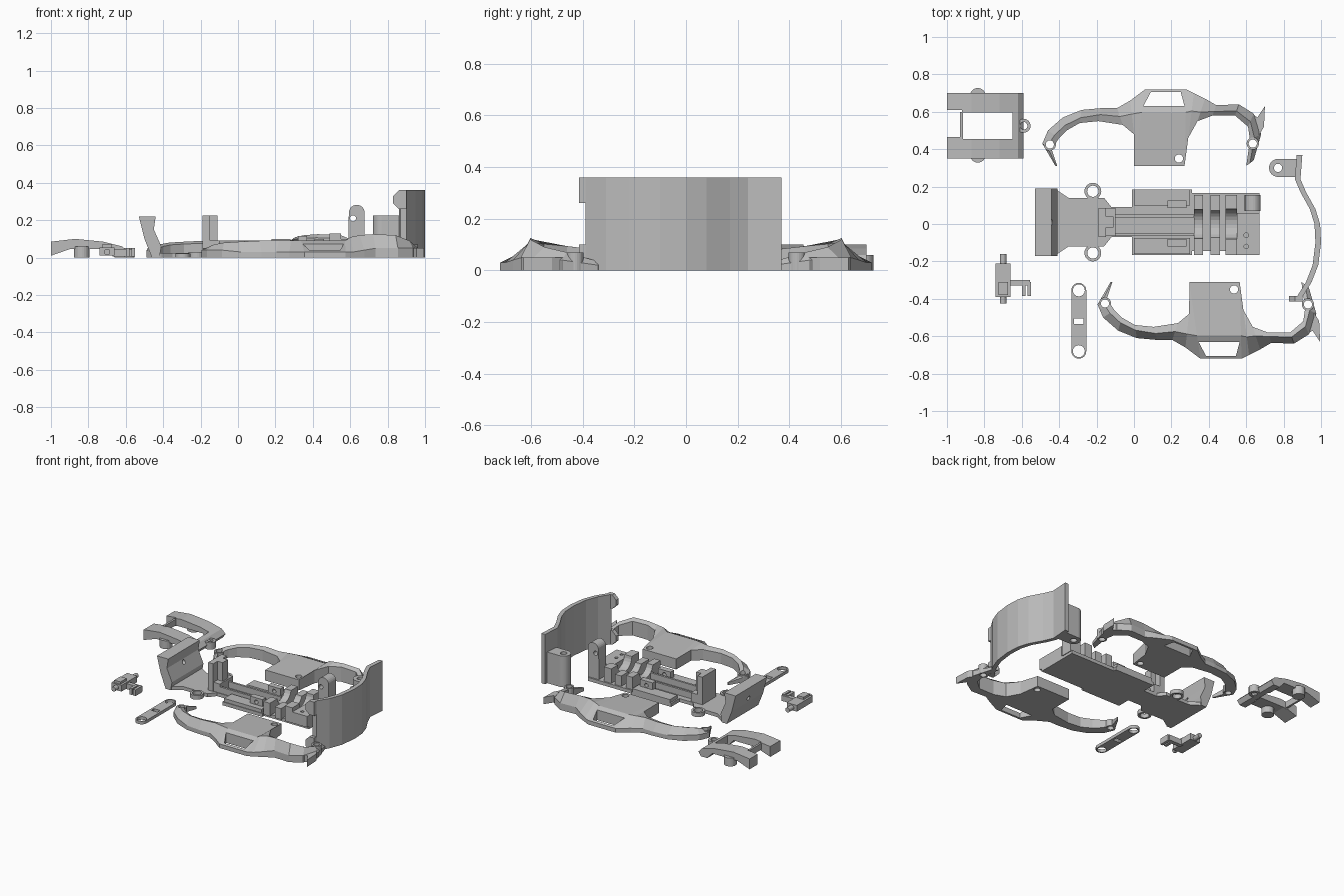
import bpy, bmesh, math

if "Cube" in bpy.data.objects:
    bpy.data.objects.remove(bpy.data.objects["Cube"])

grey = bpy.data.materials.new("plain grey")
grey.use_nodes = True
colour = (0.5, 0.5, 0.5, 1)
grey.diffuse_color = colour
grey.node_tree.nodes["Principled BSDF"].inputs["Base Color"].default_value = colour


def finish(name, bm):
    """Turn a bmesh into a named grey object."""
    bmesh.ops.recalc_face_normals(bm, faces=bm.faces)
    mesh = bpy.data.meshes.new(name)
    bm.to_mesh(mesh)
    bm.free()
    mesh.materials.append(grey)
    obj = bpy.data.objects.new(name, mesh)
    bpy.context.collection.objects.link(obj)
    return obj


def prism(name, outline, low, high, axis="z"):
    """Extrude a flat outline along one axis."""
    place = {"z": lambda a, b, h: (a, b, h),
             "y": lambda a, b, h: (a, h, b),
             "x": lambda a, b, h: (h, a, b)}[axis]
    bm = bmesh.new()
    bottom = [bm.verts.new(place(a, b, low)) for a, b in outline]
    top = [bm.verts.new(place(a, b, high)) for a, b in outline]
    bm.faces.new(bottom)
    bm.faces.new(top)
    for i in range(len(outline)):
        j = (i + 1) % len(outline)
        bm.faces.new((bottom[i], bottom[j], top[j], top[i]))
    return finish(name, bm)


def box(name, x0, x1, y0, y1, z0, z1):
    return prism(name, [(x0, y0), (x1, y0), (x1, y1), (x0, y1)], z0, z1)


def circle(x, y, r, start=0, end=360, count=24):
    steps = count if end - start >= 360 else count + 1
    angles = [math.radians(start + (end - start) * i / count) for i in range(steps)]
    return [(x + r * math.cos(a), y + r * math.sin(a)) for a in angles]


def cut(obj, cutter):
    """Subtract a cutter, then remove it."""
    mod = obj.modifiers.new("cut", "BOOLEAN")
    mod.object = cutter
    mod.operation = "DIFFERENCE"
    mod.solver = "EXACT"
    bpy.context.view_layer.objects.active = obj
    bpy.ops.object.modifier_apply(modifier=mod.name)
    bpy.data.objects.remove(cutter)


def hole(obj, x, y, r, axis="z"):
    cut(obj, prism("cutter", circle(x, y, r), -1, 1, axis))


def ring(name, x, y, outer, inner, low, high):
    hole(prism(name, circle(x, y, outer), low, high), x, y, inner)


# Side bodies: inner x, y; outer x, y; ridge height; outer height; ridge position
FRONT_ARCH = [
    (-.41, .31, -.42, .31, .02, .02, .5), (-.44, .4, -.49, .43, .05, .04, .5),
    (-.4, .46, -.46, .5, .07, .04, .4), (-.36, .5, -.38, .57, .08, .04, .4),
    (-.29, .54, -.28, .61, .085, .03, .4), (-.19, .55, -.17, .62, .09, .03, .5),
    (-.06, .53, -.09, .62, .09, .03, .5), (0, .48, -.02, .66, .09, .03, .6)]
CABIN = [(.001, .31, .06, .72, .09, .03, .7), (.27, .31, .28, .72, .09, .03, .7)]
REAR_ARCH = [
    (.29, .46, .32, .7, .11, .03, .6), (.34, .55, .38, .67, .12, .04, .4),
    (.42, .58, .44, .635, .125, .05, .4), (.54, .58, .56, .64, .12, .05, .4),
    (.61, .52, .64, .59, .09, .05, .4), (.62, .45, .68, .48, .07, .04, .4),
    (.6, .31, .64, .34, .03, .02, .5)]


def side_body(name, shift, flip):
    bm = bmesh.new()
    rows = []
    for xi, yi, xo, yo, zr, zo, t in FRONT_ARCH + CABIN + REAR_ARCH:
        ridge = (xi + (xo - xi) * t, yi + (yo - yi) * t, zr)
        section = [(xi, yi, 0), (xi, yi, zr * .85), ridge, (xo, yo, zo), (xo, yo, 0)]
        rows.append([bm.verts.new((x + shift, y * flip, z)) for x, y, z in section])
    for a, b in zip(rows, rows[1:]):
        for i in range(5):
            j = (i + 1) % 5
            bm.faces.new((a[i], a[j], b[j], b[i]))
    bm.faces.new(rows[0])
    bm.faces.new(rows[-1])
    body = finish(name, bm)

    def spot(points):
        return [(x + shift, y * flip) for x, y in points]
    # Window opening, rear fin, screw holes
    cut(body, prism("cutter", spot([(.05, .63), (.09, .705), (.25, .705), (.27, .63)]), -1, 1))
    prism(name + "_fin", spot([(.63, .59), (.66, .57), (.7, .63), (.695, .52), (.66, .46)]), 0, .05)
    for x, y in [(-.45, .425), (.24, .35), (.635, .43)]:
        hole(body, x + shift, y * flip, .022)
        ring(name + "_screw_ring", x + shift, y * flip, .033, .022, 0, .05 if x < 0 else .07)


side_body("left_side_body", 0, 1)
side_body("right_side_body", .295, -1)

# Curved upright panel with ears and a mounting tab
curve = [(.87, .37), (.86, .24), (.89, .17), (.94, .08), (.965, 0),
         (.97, -.1), (.955, -.22), (.92, -.31), (.87, -.39)]
outer_curve = [(x + .03, y) for x, y in reversed(curve)]
prism("curved_panel", curve + outer_curve, 0, .36)
for low in (0, .26):
    ear = [(.9, low), (.86, low), (.83, low + .03), (.83, low + .07), (.86, low + .1), (.9, low + .1)]
    prism("panel_ear", ear, -.415, -.385, "y")
tab = prism("panel_tab", circle(.77, .3, .048, 90, 270) + [(.87, .252), (.87, .348)], 0, .225)
hole(tab, .77, .3, .022)

# Chassis floor
half = [(-.45, .18), (-.41, .17), (-.35, .13), (-.26, .13), (-.16, .13),
        (-.12, .08), (-.01, .08), (-.01, .175), (.31, .175), (.31, .155), (.67, .155)]
floor = prism("chassis_floor", [(x, y + .01) for x, y in half]
              + [(x, .01 - y) for x, y in reversed(half)], 0, .025)
for y in (.175, -.155):
    hole(floor, -.22, y, .03)
    ring("axle_boss", -.22, y, .045, .03, 0, .03)

# Nose wall, slanted in profile
nose = prism("nose_wall", [(-.42, 0), (-.46, 0), (-.5, .1), (-.53, .22), (-.44, .22),
                           (-.45, .15), (-.41, .06)], -.17, .19, "y")
hole(nose, .01, .13, .015, "x")

# Front post with foot
box("front_post", -.19, -.15, -.07, .085, .02, .225)
box("front_post_rib", -.15, -.11, -.02, .04, .02, .225)
box("front_post_foot", -.15, -.1, -.065, .085, .02, .09)

# Battery tray rails and side walls
for y in (-.065, .035):
    box("tray_rail", -.1, .32, y, y + .015, .02, .07)
for y in (-.16, .1):
    box("side_deck", 0, .3, y, y + .085, .02, .05)
for y in (-.12, .085):
    mount = box("servo_mount", .18, .28, y, y + .04, .02, .1)
    hole(mount, .23, .07, .014, "y")

# Motor cradles with a round cut-out
for low, high, top in [(.32, .37, .115), (.41, .46, .1), (.49, .55, .13)]:
    cradle = prism("motor_cradle", [(-.165, .02), (.155, .02), (.155, top), (-.165, top)],
                   low, high, "x")
    hole(cradle, 0, .13, .08, "x")
gearbox = box("gearbox", .55, .67, -.165, .06, .02, .1)
for y in (-.12, -.06):
    hole(gearbox, .6, y, .012)

# Rear upright with rounded top
upright = prism("rear_upright", [(.59, .02), (.675, .02)] + circle(.635, .24, .042, 0, 180, 12)
                + [(.59, .17)], .07, .155, "y")
hole(upright, .615, .21, .016, "y")

# Nose cover with opening, rear slot and bosses
cover = prism("nose_cover", [(-1, .01), (-1, .085), (-.87, .1), (-.72, .085), (-.62, .06),
                             (-.59, .03), (-.61, 0), (-.66, 0), (-.7, .045), (-.9, .045)],
              .35, .7, "y")
cut(cover, box("cutter", -.92, -.65, .455, .595, -1, 1))
cut(cover, box("cutter", -1.1, -.92, .465, .61, -1, 1))
box("cover_bridge", -.93, -.915, .45, .6, .045, .09)
for y in (.37, .685):
    prism("cover_boss", circle(-.835, y, .042), 0, .06)
ring("cover_ring", -.59, .525, .037, .02, 0, .05)

# Steering block with shaft and arm
box("steering_block", -.74, -.66, -.39, -.21, .01, .055)
box("steering_block_top", -.725, -.675, -.38, -.31, .05, .072)
prism("steering_shaft", circle(-.7, .03, .017), -.425, -.16, "y")
box("steering_arm", -.67, -.555, -.33, -.3, .005, .045)
for x in (-.6, -.57):
    box("arm_prong", x, x + .02, -.385, -.31, .005, .05)

# Link bar with round ends
link = prism("link_bar", circle(-.295, -.355, .04, 0, 180, 16)
             + circle(-.295, -.68, .04, 180, 360, 16), 0, .022)
for y in (-.355, -.68):
    hole(link, -.295, y, .032)
cut(link, box("cutter", -.32, -.27, -.535, -.505, -1, 1))
